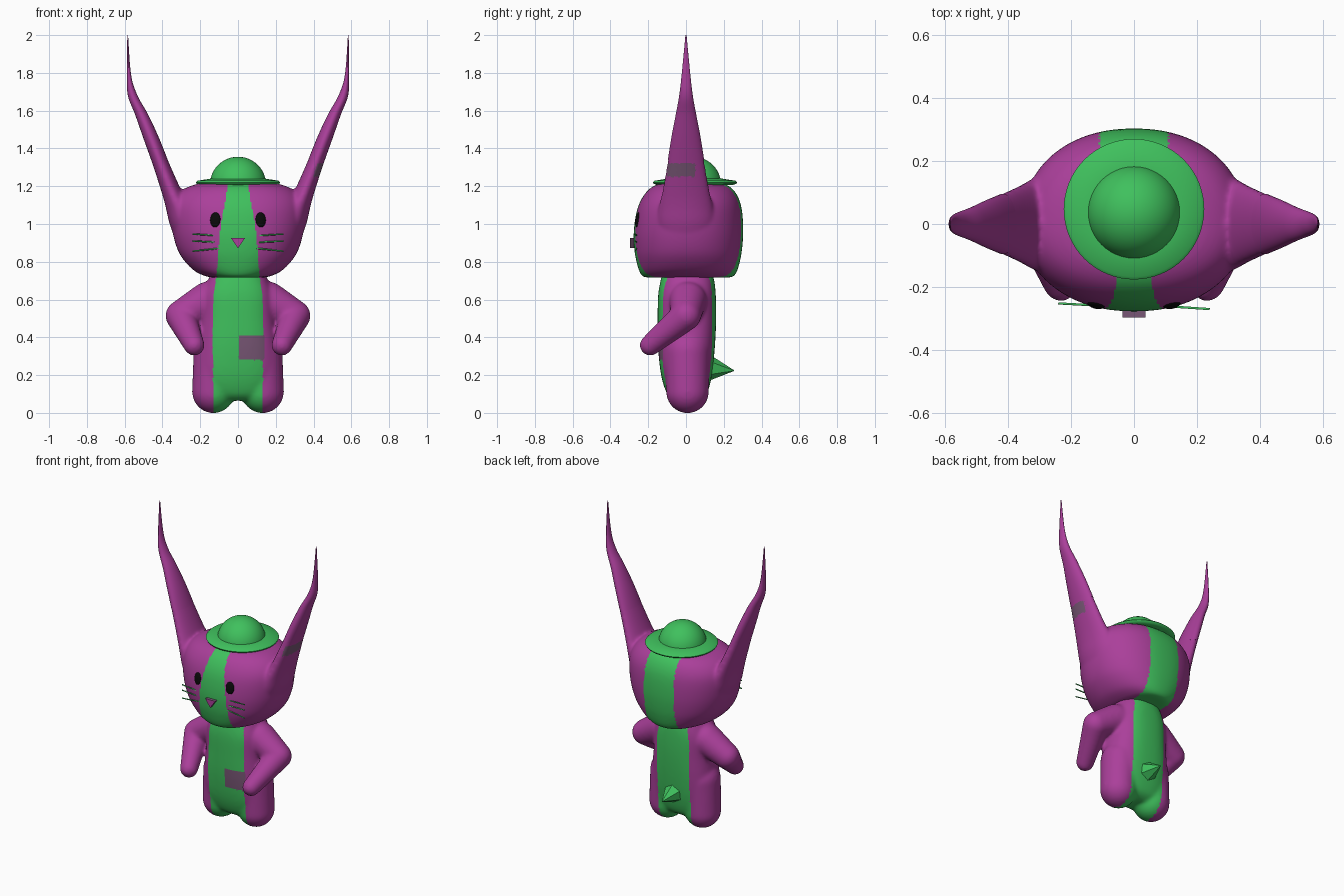
import bpy, bmesh, math
from mathutils import Vector, Matrix

if "Cube" in bpy.data.objects:
    bpy.data.objects.remove(bpy.data.objects["Cube"])


def material(name, rgb):
    m = bpy.data.materials.new(name)
    m.diffuse_color = (*rgb, 1)
    m.use_nodes = True
    m.node_tree.nodes["Principled BSDF"].inputs["Base Color"].default_value = m.diffuse_color
    return m


PURPLE = material("purple", (0.405, 0.05, 0.325))
GREEN = material("green", (0.05, 0.53, 0.11))
MUTED = material("muted_mauve", (0.19, 0.095, 0.18))
BLACK = material("black", (0.003, 0.003, 0.003))


def finish(name, bm, mats, angle=60):
    bmesh.ops.recalc_face_normals(bm, faces=bm.faces[:])
    me = bpy.data.meshes.new(name)
    bm.to_mesh(me)
    bm.free()
    ob = bpy.data.objects.new(name, me)
    bpy.context.collection.objects.link(ob)
    for m in mats:
        me.materials.append(m)
    bpy.ops.object.select_all(action='DESELECT')
    ob.select_set(True)
    bpy.context.view_layer.objects.active = ob
    bpy.ops.object.shade_smooth_by_angle(angle=math.radians(angle))
    return ob


def fuse(ob, voxel, iterations):
    """Melt overlapping shells into one soft skin."""
    rem = ob.modifiers.new("fuse", 'REMESH')
    rem.mode = 'VOXEL'
    rem.voxel_size = voxel
    rem.use_smooth_shade = True
    smooth = ob.modifiers.new("soften", 'SMOOTH')
    smooth.factor = 0.5
    smooth.iterations = iterations
    for name in ("fuse", "soften"):
        bpy.ops.object.modifier_apply(modifier=name)


def catmull(rows, steps):
    """Smoothly resample a short list of parameter rows."""
    out = []
    for i in range(len(rows) - 1):
        p0, p1 = rows[max(i - 1, 0)], rows[i]
        p2, p3 = rows[i + 1], rows[min(i + 2, len(rows) - 1)]
        for s in range(steps):
            t = s / steps
            out.append([b + 0.5 * t * (c - a + t * (2*a - 5*b + 4*c - d + t * (3*(b - c) + d - a)))
                        for a, b, c, d in zip(p0, p1, p2, p3)])
    return out + [list(rows[-1])]


def loft(bm, rows, segs, steps, power=2.0):
    """Rows are z, centre x, half width, front depth, back depth."""
    rings = []
    for z, cx, rx, rf, rb in catmull(rows, steps):
        ring = []
        for k in range(segs):
            a = 2 * math.pi * k / segs
            c, s = math.cos(a), math.sin(a)
            x = math.copysign(abs(c) ** (2 / power), c) * rx
            y = math.copysign(abs(s) ** (2 / power), s) * (rb if s > 0 else rf)
            ring.append(bm.verts.new((cx + x, y, z)))
        rings.append(ring)
    bridge(bm, rings)


def bridge(bm, rings):
    n = len(rings[0])
    for r0, r1 in zip(rings, rings[1:]):
        for k in range(n):
            j = (k + 1) % n
            bm.faces.new((r0[k], r0[j], r1[j], r1[k]))
    bm.faces.new(rings[0][::-1])
    bm.faces.new(rings[-1])


def limb(bm, p, q, r0, r1, n=12):
    """Row of overlapping balls, fused later by the remesh."""
    for i in range(n + 1):
        t = i / n
        bmesh.ops.create_uvsphere(bm, u_segments=24, v_segments=16, radius=r0 + (r1 - r0) * t,
                                  matrix=Matrix.Translation(Vector(p).lerp(Vector(q), t)))


def lathe(bm, profile, centre, segs=64):
    bridge(bm, [[bm.verts.new((centre[0] + r * math.cos(2 * math.pi * k / segs),
                               centre[1] + r * math.sin(2 * math.pi * k / segs), z))
                 for k in range(segs)] for r, z in profile])


# body: torso, legs and arms fused into one soft form
bm = bmesh.new()
loft(bm, [(0.065, 0, 0.10, 0.06, 0.06), (0.10, 0, 0.17, 0.10, 0.11), (0.20, 0, 0.215, 0.132, 0.137),
          (0.35, 0, 0.212, 0.148, 0.153), (0.50, 0, 0.195, 0.15, 0.16), (0.62, 0, 0.19, 0.148, 0.158),
          (0.70, 0, 0.16, 0.135, 0.15), (0.76, 0, 0.13, 0.12, 0.13)], 48, 3, 2.5)
for s in (-1, 1):
    limb(bm, (s * 0.13, 0.008, 0.112), (s * 0.115, 0.005, 0.32), 0.114, 0.122)
    limb(bm, (s * 0.16, 0.01, 0.595), (s * 0.305, 0.0, 0.515), 0.10, 0.080)
    limb(bm, (s * 0.305, 0.0, 0.515), (s * 0.232, -0.19, 0.358), 0.080, 0.056, 16)
body = finish("body", bm, [PURPLE, GREEN, MUTED])
fuse(body, 0.009, 20)
# centre stripe and belly patch
for f in body.data.polygons:
    c = f.center
    half = 0.133 if c.z < 0.6 else 0.133 - 0.15 * (c.z - 0.6)
    if c.y > 0:
        half -= 0.015
    f.material_index = 1 if abs(c.x) < half else 0
    if c.y < -0.05 and 0 < c.x < 0.14 and 0.28 < c.z < 0.41:
        f.material_index = 2
    f.use_smooth = True

# tall tapering ears: z, outer x, inner x, half depth
EAR = [(0.82, 0.29, 0.16, 0.08), (0.90, 0.325, 0.17, 0.135), (1.0, 0.362, 0.20, 0.153),
       (1.09, 0.383, 0.24, 0.145), (1.17, 0.405, 0.295, 0.126), (1.34, 0.46, 0.372, 0.096),
       (1.46, 0.503, 0.42, 0.077), (1.58, 0.545, 0.476, 0.054), (1.68, 0.583, 0.532, 0.036),
       (1.79, 0.588, 0.566, 0.023), (2.0, 0.586, 0.582, 0.003)]


def ear(bm, s, rows):
    loft(bm, [(z, s * (o + i) / 2, (o - i) / 2, d, d) for z, o, i, d in rows], 40, 8)


# head with the ears growing smoothly out of its sides
bm = bmesh.new()
loft(bm, [(0.716, 0, 0.13, 0.20, 0.225), (0.723, 0, 0.17, 0.23, 0.252), (0.75, 0, 0.228, 0.247, 0.27),
          (0.80, 0, 0.28, 0.262, 0.285), (0.86, 0, 0.318, 0.273, 0.296), (0.95, 0, 0.345, 0.277, 0.303),
          (1.05, 0, 0.355, 0.265, 0.299), (1.12, 0, 0.343, 0.242, 0.285), (1.175, 0, 0.30, 0.205, 0.256),
          (1.207, 0, 0.235, 0.16, 0.215), (1.219, 0, 0.16, 0.11, 0.16)], 96, 5, 2.2)
for s in (-1, 1):
    ear(bm, s, EAR[:8])
head = finish("head", bm, [PURPLE, GREEN, MUTED])
fuse(head, 0.0085, 14)
# face stripe that narrows towards the top, and a patch on the right ear
for f in head.data.polygons:
    c = f.center
    half = 0.11
    if c.y < 0:
        half = 0.10 + 0.08 * (0.9 - c.z) if c.z < 0.95 else 0.096 - 0.16 * (c.z - 0.95)
    f.material_index = 1 if abs(c.x) < half else 0
    if c.x > 0.40 + 0.26 * (c.z - 1.25) and 1.25 < c.z < 1.32 and -0.1 < c.y < 0.05:
        f.material_index = 2
    f.use_smooth = True

# sharp ear ends
for s, side in ((1, "right"), (-1, "left")):
    bm = bmesh.new()
    ear(bm, s, EAR[5:])
    finish(side + "_ear_tip", bm, [PURPLE])

# hat brim and dome
bm = bmesh.new()
lathe(bm, [(0.10, 1.205), (0.20, 1.206), (0.219, 1.213), (0.223, 1.221), (0.214, 1.229), (0.14, 1.241)],
      (0, 0.047))
finish("hat_brim", bm, [GREEN])
bm = bmesh.new()
bmesh.ops.create_uvsphere(bm, u_segments=48, v_segments=24, radius=0.149,
                          matrix=Matrix.Translation((0, 0.037, 1.207)))
finish("hat_dome", bm, [GREEN])

# eyes and whiskers
for s, side in ((1, "right"), (-1, "left")):
    bm = bmesh.new()
    bmesh.ops.create_uvsphere(bm, u_segments=24, v_segments=16, radius=1, matrix=(
        Matrix.Translation((s * 0.12, -0.255, 1.022)) @ Matrix.Rotation(s * 0.23, 4, 'Z')
        @ Matrix.Rotation(-0.15, 4, 'X') @ Matrix.Diagonal((0.028, 0.013, 0.04, 1))))
    finish(side + "_eye", bm, [BLACK])
    bm = bmesh.new()
    y_end = -0.27 if s > 0 else -0.252
    for z0, z1 in ((0.937, 0.947), (0.902, 0.91), (0.872, 0.856)):
        p, q = Vector((s * 0.09, -0.26, z0)), Vector((s * 0.24, y_end, z1))
        d = q - p
        bmesh.ops.create_cone(bm, cap_ends=True, segments=6, radius1=0.004, radius2=0.004,
                              depth=d.length, matrix=Matrix.Translation((p + q) / 2)
                              @ d.to_track_quat('Z', 'Y').to_matrix().to_4x4())
    finish(side + "_whiskers", bm, [GREEN])

# triangular nose with muted sides
bm = bmesh.new()
tri = [(-0.037, 0.925), (0.037, 0.925), (0, 0.872)]
front = [bm.verts.new((x, -0.297, z)) for x, z in tri]
back = [bm.verts.new((x, -0.255, z)) for x, z in tri]
bm.faces.new(front)
bm.faces.new(back[::-1])
for k in range(3):
    j = (k + 1) % 3
    bm.faces.new((front[k], front[j], back[j], back[k])).material_index = 1
finish("nose", bm, [PURPLE, MUTED], 30)

# short pointed tail
bm = bmesh.new()
bmesh.ops.create_cone(bm, cap_ends=True, segments=6, radius1=0.066, radius2=0.002, depth=0.125,
                      matrix=Matrix.Translation((0, 0.192, 0.23)) @ Matrix.Rotation(-math.pi / 2 - 0.1, 4, 'X'))
finish("tail", bm, [GREEN], 30)
